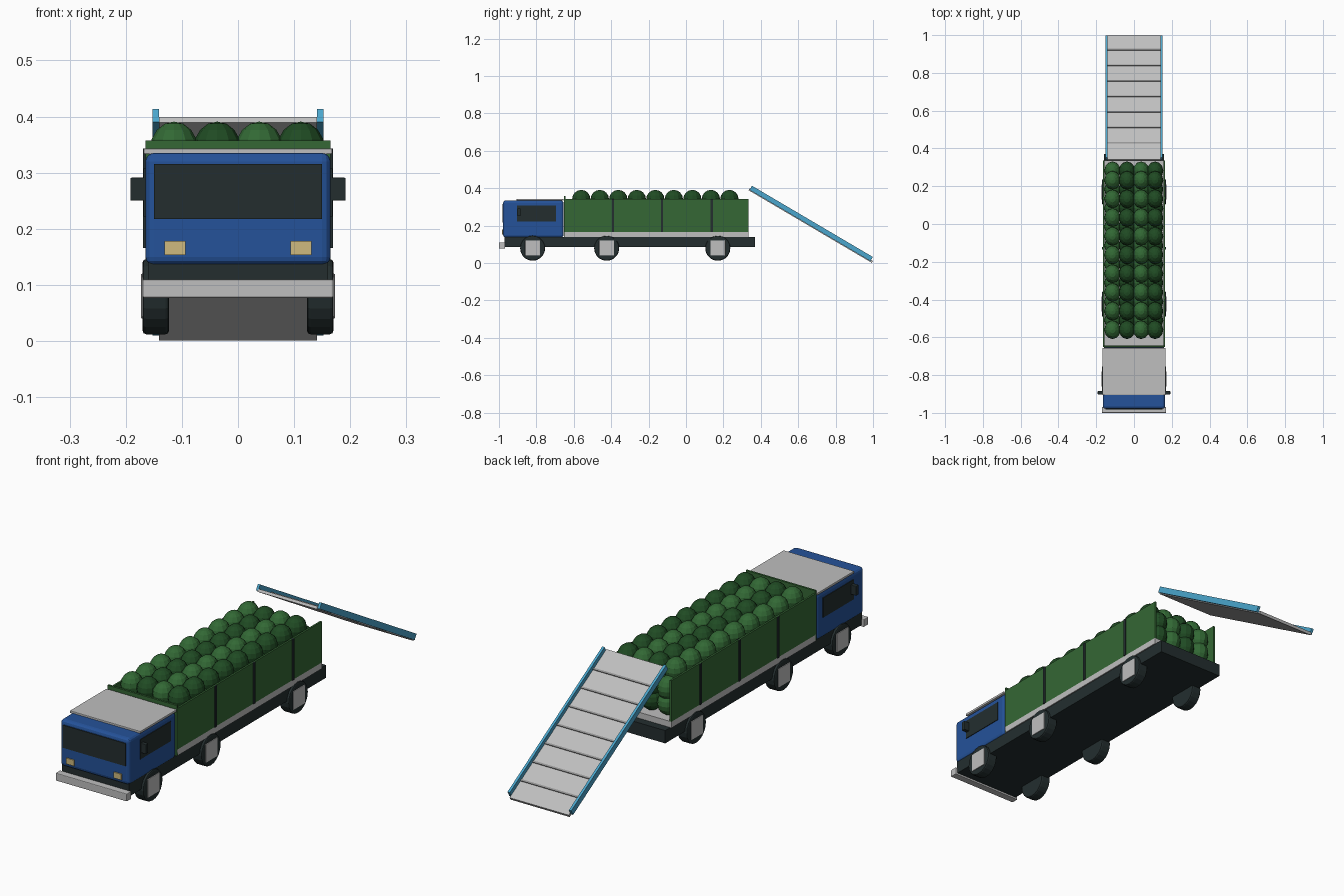
import bpy, bmesh, math
from mathutils import Matrix, Vector

if "Cube" in bpy.data.objects:
    bpy.data.objects.remove(bpy.data.objects["Cube"])


def material(name, r, g, b):
    m = bpy.data.materials.new(name)
    m.diffuse_color = (r, g, b, 1)
    m.use_nodes = True
    m.node_tree.nodes["Principled BSDF"].inputs["Base Color"].default_value = m.diffuse_color
    return m


BLUE = material("cab blue", 0.018, 0.085, 0.32)
SKY = material("rail light blue", 0.07, 0.38, 0.61)
GREY = material("light grey", 0.52, 0.52, 0.52)
STEEL = material("steel grey", 0.30, 0.30, 0.30)
DARK = material("near black", 0.017, 0.027, 0.028)
GREEN = material("panel green", 0.035, 0.135, 0.035)
MELON_A = material("melon green", 0.032, 0.14, 0.035)
MELON_B = material("melon dark green", 0.014, 0.07, 0.017)
CREAM = material("lamp cream", 0.62, 0.49, 0.21)


def finish(bm, name, mat):
    mesh = bpy.data.meshes.new(name)
    bm.to_mesh(mesh)
    bm.free()
    mesh.materials.append(mat)
    ob = bpy.data.objects.new(name, mesh)
    bpy.context.collection.objects.link(ob)
    return ob


def box(name, mat, x, y, z, bevel=0.0, segments=2):
    """Box from (min, max) ranges on each axis."""
    bm = bmesh.new()
    size = [r[1] - r[0] for r in (x, y, z)]
    centre = [(r[0] + r[1]) / 2 for r in (x, y, z)]
    bmesh.ops.create_cube(bm, size=1, matrix=Matrix.Translation(centre) @ Matrix.Diagonal((*size, 1)))
    if bevel:
        bmesh.ops.bevel(bm, geom=bm.edges[:], offset=bevel, segments=segments, profile=0.5, affect='EDGES')
    return finish(bm, name, mat)


def pair(name, mat, x, y, z, bevel=0.0):
    """Mirrored boxes on the left and right."""
    box(name + "_right", mat, x, y, z, bevel)
    box(name + "_left", mat, (-x[1], -x[0]), y, z, bevel)


# Chassis, bumper and bed floor
box("chassis", DARK, (-0.16, 0.16), (-0.97, 0.37), (0.085, 0.14))
box("bumper", GREY, (-0.17, 0.17), (-1.0, -0.968), (0.077, 0.11), 0.003)
box("bed_floor", GREY, (-0.165, 0.165), (-0.65, 0.335), (0.139, 0.166))

# Cab
box("cab", BLUE, (-0.165, 0.165), (-0.978, -0.655), (0.135, 0.335), 0.015, 3)
box("roof_plate", GREY, (-0.168, 0.168), (-0.905, -0.656), (0.333, 0.343), 0.002)
box("windscreen", DARK, (-0.15, 0.15), (-0.981, -0.974), (0.217, 0.315))
pair("side_window", DARK, (0.161, 0.168), (-0.904, -0.695), (0.222, 0.307))
pair("headlight", CREAM, (0.094, 0.131), (-0.983, -0.974), (0.153, 0.178))
pair("mirror", DARK, (0.166, 0.192), (-0.902, -0.884), (0.25, 0.291), 0.002)

# Bed walls, open at the back
box("headboard", GREEN, (-0.165, 0.165), (-0.652, -0.643), (0.14, 0.357))
pair("bed_wall", GREEN, (0.157, 0.165), (-0.645, 0.335), (0.166, 0.343))
for i, y in enumerate((-0.39, -0.128, 0.138)):
    pair(f"wall_post_{i}", DARK, (0.156, 0.169), (y - 0.006, y + 0.006), (0.166, 0.343))

# Wheels with square hubs
for i, y in enumerate((-0.82, -0.424, 0.17)):
    for side, s in (("right", 1), ("left", -1)):
        bm = bmesh.new()
        bmesh.ops.create_cone(
            bm, cap_ends=True, segments=20, radius1=0.067, radius2=0.067, depth=0.047,
            matrix=Matrix.Translation((s * 0.1465, y, 0.079)) @ Matrix.Rotation(math.pi / 2, 4, 'Y'))
        rims = [e for e in bm.edges if any(len(f.verts) > 4 for f in e.link_faces)]
        bmesh.ops.bevel(bm, geom=rims, offset=0.006, segments=2, profile=0.5, affect='EDGES')
        finish(bm, f"wheel_{side}_{i}", DARK)
    pair(f"hub_{i}", GREY, (0.13, 0.173), (y - 0.04, y + 0.04), (0.04, 0.12), 0.002)

# Melons in staggered layers, one colour per column
melon_meshes = []
for name, mat in (("melon", MELON_A), ("dark_melon", MELON_B)):
    bm = bmesh.new()
    bmesh.ops.create_uvsphere(bm, u_segments=12, v_segments=8, radius=1,
                              matrix=Matrix.Diagonal((0.043, 0.049, 0.05, 1)))
    first = finish(bm, name, mat)
    melon_meshes.append(first.data)
    bpy.data.objects.remove(first)

for layer, (z, dy) in enumerate(((0.216, 0.05), (0.28, 0.05), (0.341, 0.0))):
    for col, x in enumerate((-0.114, -0.037, 0.038, 0.112)):
        for row in range(9):
            ob = bpy.data.objects.new(f"melon_{layer}_{col}_{row}", melon_meshes[col % 2])
            ob.location = (x, -0.56 + 0.099 * row + dy, z)
            bpy.context.collection.objects.link(ob)

# Loading ramp: built flat, then tilted into place
LENGTH = 0.765
tilt = Matrix.Translation((0, 0.667, 0.2)) @ Matrix.Rotation(math.radians(-30.5), 4, 'X')
ramp = [box("ramp_plate", GREY, (-0.141, 0.141), (-LENGTH / 2, LENGTH / 2), (-0.006, 0.006))]
for name, a, b in (("ramp_rail_right", 0.141, 0.152), ("ramp_rail_left", -0.152, -0.141)):
    ramp.append(box(name, SKY, (a, b), (-0.379, 0.371), (-0.002, 0.024)))
for i in range(7):
    y = -0.28 + i * 0.0955
    ramp.append(box(f"ramp_rib_{i}", STEEL, (-0.141, 0.141), (y - 0.004, y + 0.004), (0.005, 0.010)))
for ob in ramp:
    ob.data.transform(tilt)
